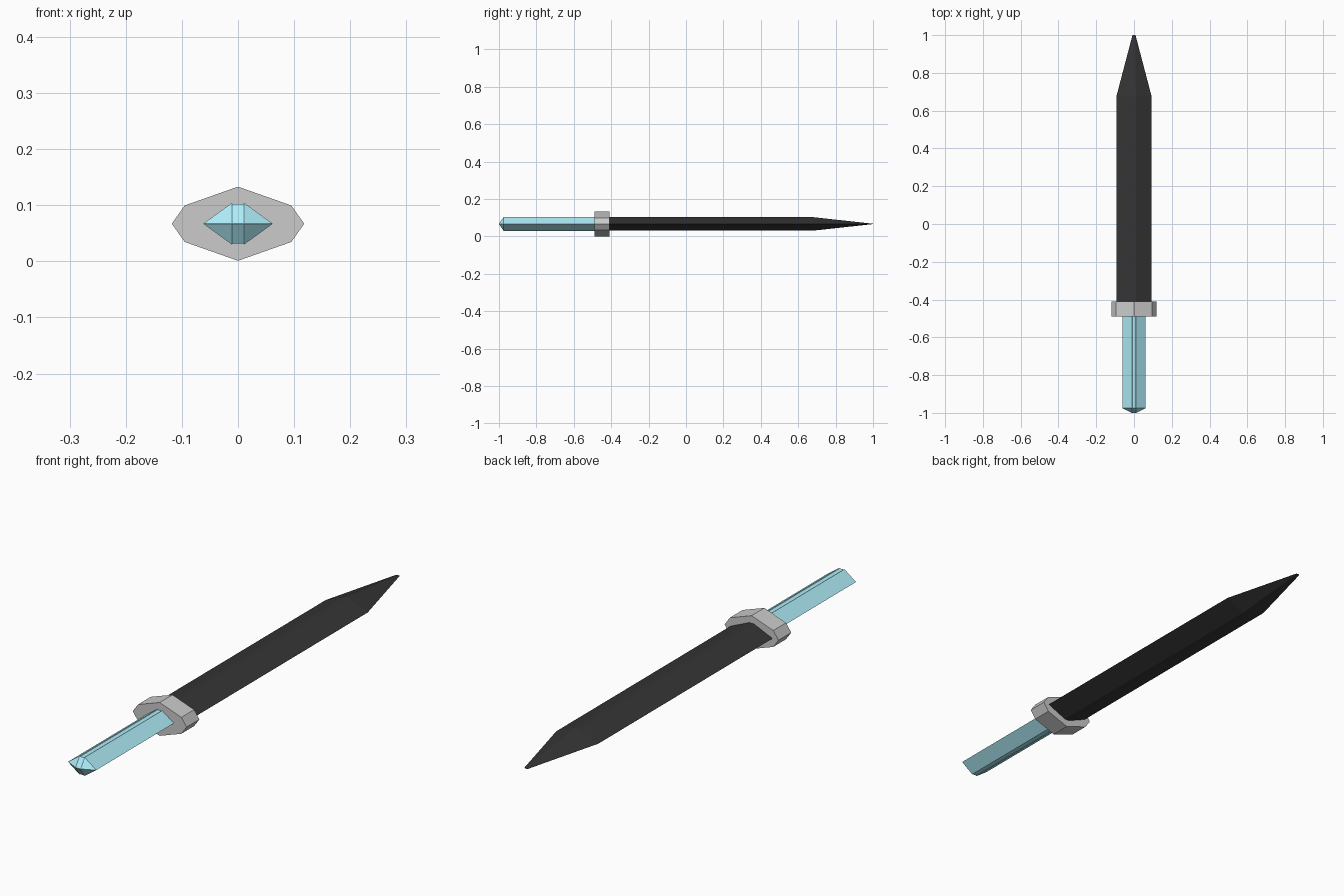
import bpy, bmesh

if "Cube" in bpy.data.objects:
    bpy.data.objects.remove(bpy.data.objects["Cube"])

ZC = 0.067  # height of the sword's long axis


def loft(name, rings, color=None):
    """Skin a list of equal-length rings of (x, y, z) and cap both ends."""
    bm = bmesh.new()
    loops = [[bm.verts.new((x, y, z + ZC)) for x, y, z in r] for r in rings]
    n = len(loops[0])
    for a, b in zip(loops, loops[1:]):
        for i in range(n):
            j = (i + 1) % n
            bm.faces.new((a[i], a[j], b[j], b[i]))
    bm.faces.new(loops[0])
    bm.faces.new(loops[-1])
    bmesh.ops.remove_doubles(bm, verts=bm.verts, dist=0.0004)
    bmesh.ops.recalc_face_normals(bm, faces=bm.faces)
    me = bpy.data.meshes.new(name)
    bm.to_mesh(me)
    bm.free()
    ob = bpy.data.objects.new(name, me)
    bpy.context.collection.objects.link(ob)
    if color:
        mat = bpy.data.materials.new(name + "_colour")
        mat.diffuse_color = (*color, 1)
        mat.use_nodes = True
        mat.node_tree.nodes["Principled BSDF"].inputs["Base Color"].default_value = mat.diffuse_color
        me.materials.append(mat)
    return ob


def mirror_section(quarter):
    """Complete a section from its +x +z quarter, listed from side to top."""
    top = quarter + [(-x, z) for x, z in reversed(quarter) if x > 0]
    return top + [(x, -z) for x, z in reversed(top) if z > 0]


def ring(section, y):
    return [(x, y, z) for x, z in section]


# Guard: eight-sided plate
plate = mirror_section([(0.118, 0), (0.095, 0.0325), (0, 0.066)])
loft("guard", [ring(plate, -0.49), ring(plate, -0.41)])

# Blade: flattened diamond tapering to a narrow tip
blade = mirror_section([(0.092, 0), (0.01, 0.036)])
tip = mirror_section([(0.008, 0), (0.006, 0.001)])
loft("blade", [ring(blade, -0.45), ring(blade, 0.68), ring(tip, 1.0)],
     (0.035, 0.035, 0.035))

# Handle: diamond with a shallow flat groove above and below, wedge-shaped end
grip = mirror_section([(0.062, 0), (0.011, 0.037), (0.009, 0.035)])
butt = ring(grip, -0.975)
wedge = [(x, -0.975 if abs(x) > 0.05 else -1.0, 0.0005 * (z > 0) - 0.0005 * (z < 0))
         for x, z in grip]
loft("handle", [ring(grip, -0.45), butt, wedge], (0.43, 0.85, 0.95))
